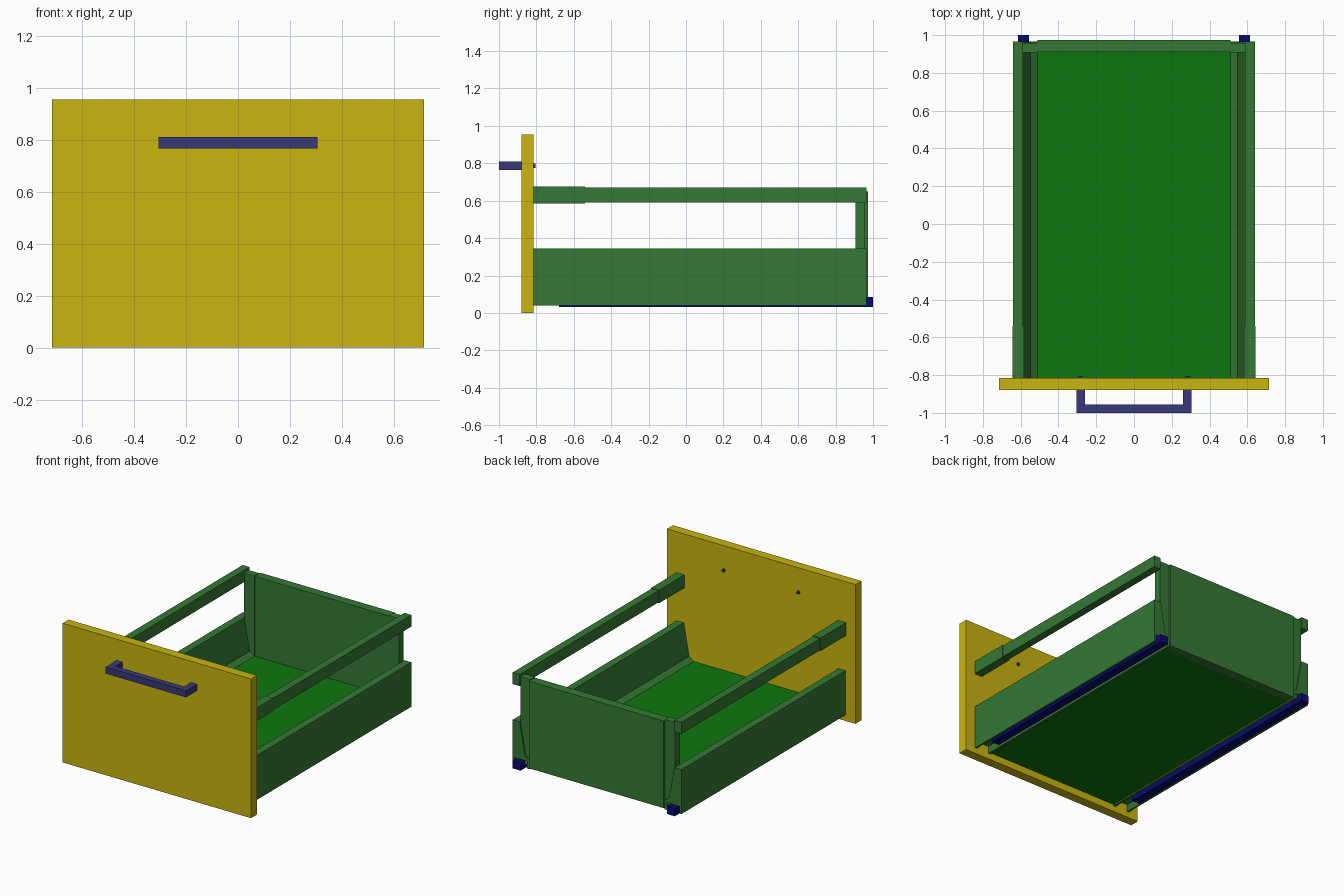
import bpy, bmesh

if "Cube" in bpy.data.objects:
    bpy.data.objects.remove(bpy.data.objects["Cube"])


def material(name, rgb):
    m = bpy.data.materials.new(name)
    m.diffuse_color = (*rgb, 1)
    m.use_nodes = True
    m.node_tree.nodes["Principled BSDF"].inputs["Base Color"].default_value = m.diffuse_color
    return m


YELLOW = material("front_yellow", (0.58, 0.46, 0.005))
GREEN = material("frame_green", (0.035, 0.19, 0.035))
FLOOR = material("floor_green", (0.004, 0.18, 0.004))
HANDLE = material("handle_blue", (0.04, 0.04, 0.19))
RUNNER = material("runner_blue", (0.003, 0.003, 0.17))


def extrude(name, profile, axis, lo, hi, mat):
    """Extrude a closed profile: axis 'y' takes (x, z) points, 'z' takes (x, y)."""
    place = (lambda a, b, t: (a, t, b)) if axis == 'y' else (lambda a, b, t: (a, b, t))
    bm = bmesh.new()
    near = [bm.verts.new(place(a, b, lo)) for a, b in profile]
    far = [bm.verts.new(place(a, b, hi)) for a, b in profile]
    bm.faces.new(near)
    bm.faces.new(far)
    n = len(profile)
    for i in range(n):
        j = (i + 1) % n
        bm.faces.new((near[i], near[j], far[j], far[i]))
    bmesh.ops.recalc_face_normals(bm, faces=bm.faces)
    mesh = bpy.data.meshes.new(name)
    bm.to_mesh(mesh)
    bm.free()
    mesh.materials.append(mat)
    ob = bpy.data.objects.new(name, mesh)
    bpy.context.collection.objects.link(ob)
    return ob


def box(name, x, y, z, mat):
    return extrude(name, [(x[0], y[0]), (x[1], y[0]), (x[1], y[1]), (x[0], y[1])],
                   'z', z[0], z[1], mat)


def mirrored(ob):
    ob.modifiers.new("both_sides", 'MIRROR').use_axis = (True, False, False)
    return ob


# Front panel, floor and back panel
box("front_panel", (-0.715, 0.715), (-0.88, -0.815), (0, 0.955), YELLOW)
box("drawer_floor", (-0.515, 0.515), (-0.815, 0.91), (0.05, 0.1), FLOOR)
box("back_panel", (-0.512, 0.512), (0.91, 0.973), (0.05, 0.648), GREEN)

# U-shaped pull handle
extrude("handle", [(-0.305, -0.88), (-0.305, -1), (0.305, -1), (0.305, -0.88),
                   (0.26, -0.88), (0.26, -0.955), (-0.26, -0.955), (-0.26, -0.88)],
        'z', 0.765, 0.81, HANDLE)

# Handle screws showing inside the front panel
for side, x in (("left", -0.283), ("right", 0.283)):
    bpy.ops.mesh.primitive_cylinder_add(vertices=12, radius=0.011, depth=0.03,
                                        location=(x, -0.82, 0.787),
                                        rotation=(1.5708, 0, 0))
    screw = bpy.context.object
    screw.name = "handle_screw_" + side
    screw.data.materials.append(HANDLE)

# Side walls with sloped inner face and runner channel underneath
wall = [(0.64, 0.04), (0.64, 0.345), (0.587, 0.345), (0.547, 0.125), (0.512, 0.1),
        (0.512, 0.04), (0.53, 0.04), (0.53, 0.09), (0.627, 0.09), (0.627, 0.04)]
mirrored(extrude("side_wall", wall, 'y', -0.815, 0.965, GREEN))

# Upper rails with front sleeves
mirrored(box("upper_rail", (0.587, 0.64), (-0.56, 0.965), (0.59, 0.67), GREEN))
mirrored(box("rail_sleeve", (0.583, 0.643), (-0.815, -0.54), (0.585, 0.675), GREEN))

# Back corner brackets
mirrored(box("corner_bracket", (0.51, 0.588), (0.907, 0.957), (0.06, 0.652), GREEN))

# Slide runners
mirrored(box("runner", (0.555, 0.615), (-0.68, 1.0), (0.032, 0.085), RUNNER))
